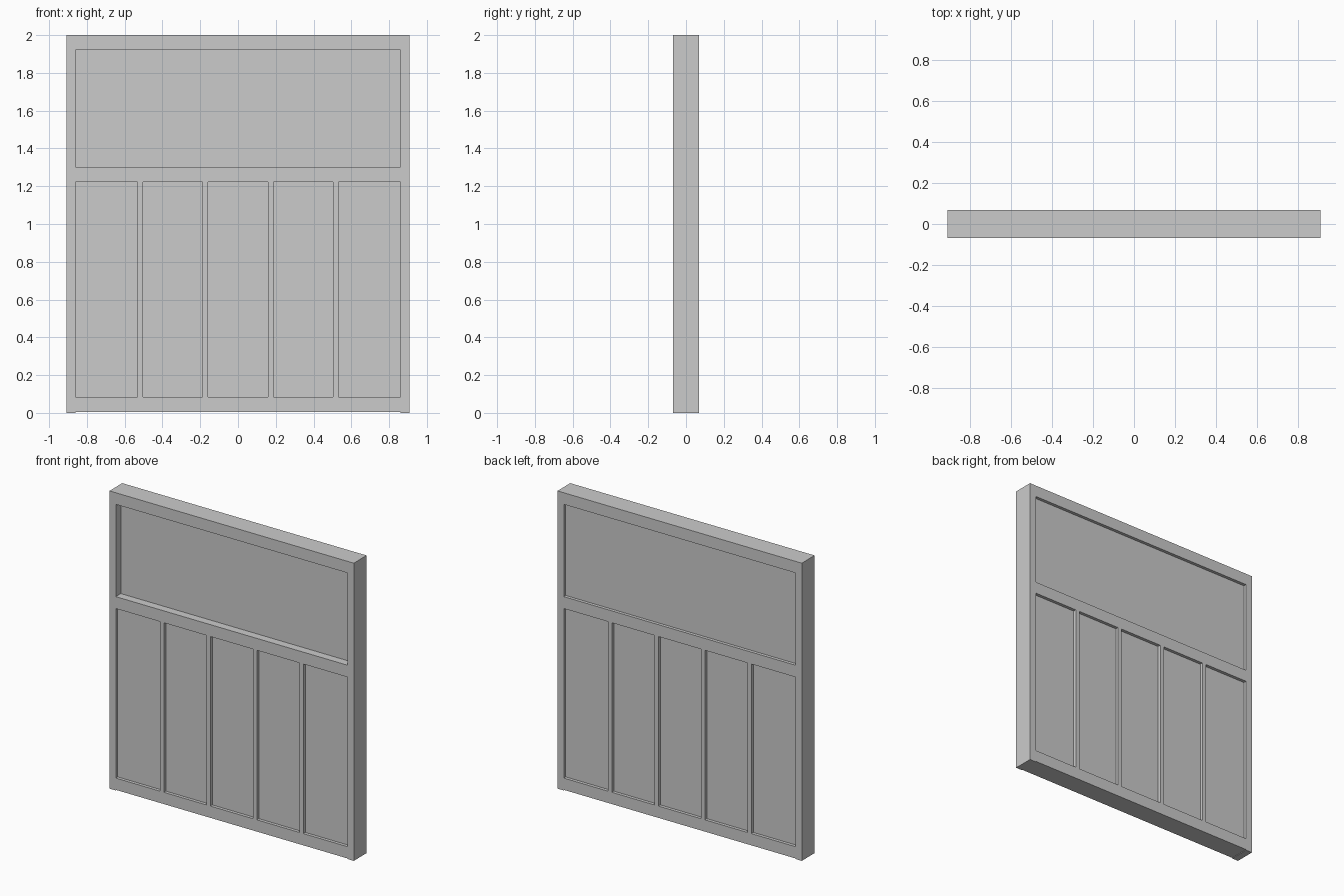
import bpy
import bmesh

if "Cube" in bpy.data.objects:
    bpy.data.objects.remove(bpy.data.objects["Cube"])

HALF_W, HALF_D = 0.908, 0.068      # outer half width and half depth
IN_W = 0.861                       # inner half width between the stiles
BOTTOM = 0.004                     # rails sit just above the stile feet


def box(name, x0, x1, y0, y1, z0, z1):
    bm = bmesh.new()
    bmesh.ops.create_cube(bm, size=1)
    for v in bm.verts:
        v.co.x = x1 if v.co.x > 0 else x0
        v.co.y = y1 if v.co.y > 0 else y0
        v.co.z = z1 if v.co.z > 0 else z0
    mesh = bpy.data.meshes.new(name)
    bm.to_mesh(mesh)
    bm.free()
    obj = bpy.data.objects.new(name, mesh)
    bpy.context.collection.objects.link(obj)
    return obj


# side stiles
box("left_stile", -HALF_W, -IN_W, -HALF_D, HALF_D, 0, 2)
box("right_stile", IN_W, HALF_W, -HALF_D, HALF_D, 0, 2)

# horizontal rails
for name, z0, z1 in (("bottom_rail", BOTTOM, 0.083),
                     ("middle_rail", 1.222, 1.302),
                     ("top_rail", 1.922, 2.0)):
    box(name, -IN_W, IN_W, -HALF_D, HALF_D, z0, z1)

# upright mullions between the lower panels
centres = (-0.518, -0.173, 0.173, 0.518)
for i, c in enumerate(centres):
    box(f"mullion_{i + 1}", c - 0.015, c + 0.015, -HALF_D, HALF_D, 0.083, 1.222)

# five lower panels, recessed equally on both sides
edges = [-IN_W] + [e for c in centres for e in (c - 0.015, c + 0.015)] + [IN_W]
for i in range(5):
    box(f"lower_panel_{i + 1}", edges[2 * i], edges[2 * i + 1],
        -0.047, 0.047, 0.083, 1.222)

# wide upper panel, set deeper on the front
box("upper_panel", -IN_W, IN_W, -0.014, 0.047, 1.302, 1.922)
